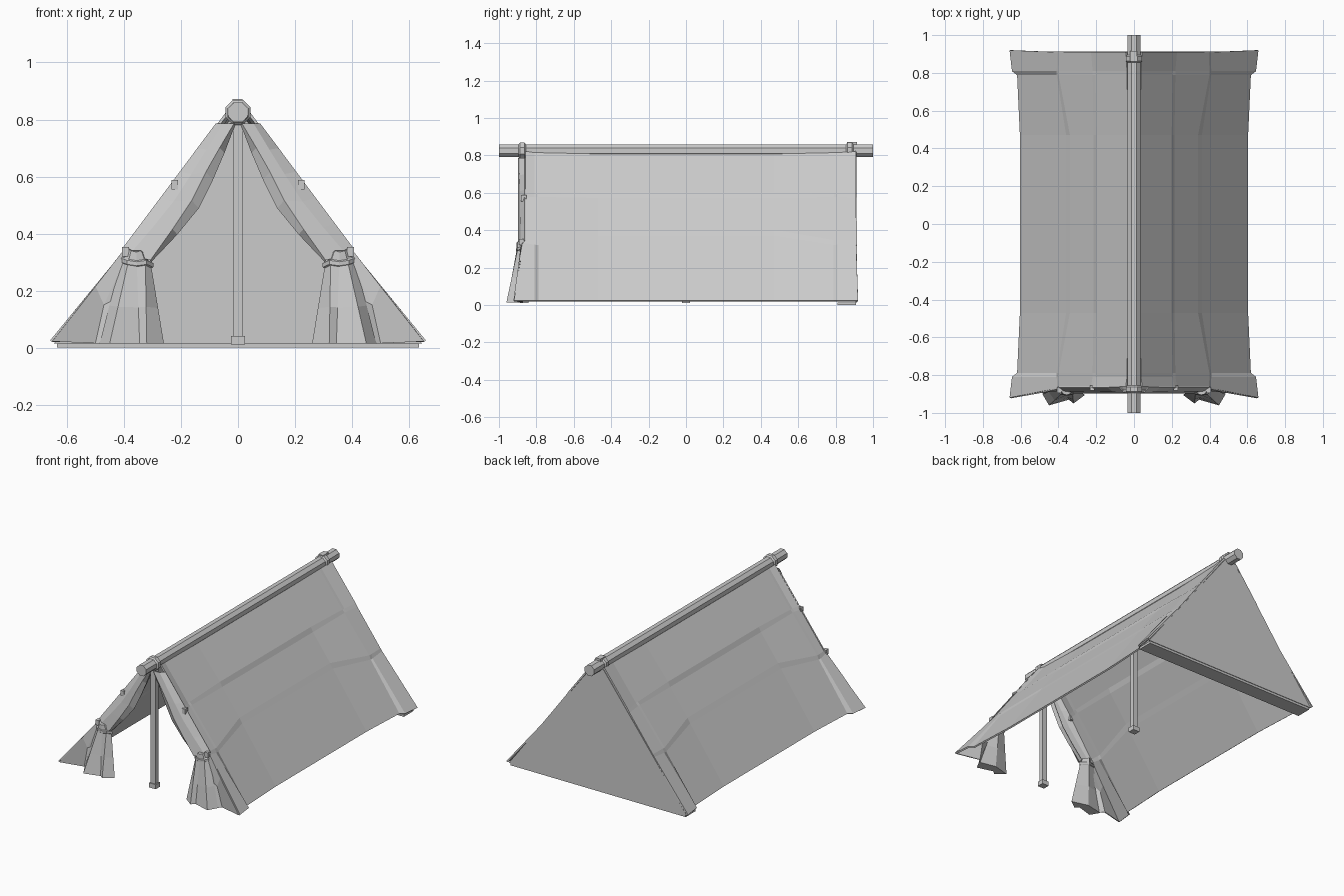
import bpy, bmesh, math
from mathutils import Vector

if "Cube" in bpy.data.objects:
    bpy.data.objects.remove(bpy.data.objects["Cube"])


def mesh_object(name, verts, faces, thick=0.0):
    bm = bmesh.new()
    vs = [bm.verts.new(v) for v in verts]
    for f in faces:
        bm.faces.new([vs[i] for i in f])
    bmesh.ops.remove_doubles(bm, verts=bm.verts, dist=0.0005)
    bmesh.ops.recalc_face_normals(bm, faces=bm.faces)
    me = bpy.data.meshes.new(name)
    bm.to_mesh(me)
    bm.free()
    ob = bpy.data.objects.new(name, me)
    bpy.context.collection.objects.link(ob)
    if thick:
        mod = ob.modifiers.new("thickness", 'SOLIDIFY')
        mod.thickness = thick
        mod.offset = 0
    return ob


def loft(name, rows, closed=False, caps=False, thick=0.0, sx=1):
    """Skin equal-length rows of points; sx = -1 mirrors across x."""
    n = len(rows[0])
    verts = [(p[0] * sx, p[1], p[2]) for r in rows for p in r]
    faces = []
    for i in range(len(rows) - 1):
        for j in range(n if closed else n - 1):
            k = (j + 1) % n
            faces.append((i * n + j, i * n + k, (i + 1) * n + k, (i + 1) * n + j))
    if caps:
        faces += [tuple(range(n)), tuple(range((len(rows) - 1) * n, len(rows) * n))]
    return mesh_object(name, verts, faces, thick)


def box(name, lo, hi):
    return loft(name, [[(lo[0], lo[1], z), (hi[0], lo[1], z), (hi[0], hi[1], z), (lo[0], hi[1], z)]
                       for z in (lo[2], hi[2])], closed=True, caps=True)


def octagon(r, y, z=0.825):
    return [(r * math.cos(math.pi / 4 * (i + .5)), y, z + r * math.sin(math.pi / 4 * (i + .5)))
            for i in range(8)]


# ridge pole and the lashings near its ends
loft("ridge_pole", [octagon(.037, -1), octagon(.037, 1)], closed=True, caps=True)
for label, y in (("front", -.875), ("back", .875)):
    loft(label + "_lashing", [octagon(r, y + d) for r, d in
         ((.038, -.02), (.047, -.012), (.047, .012), (.038, .02))], closed=True)
box("lashing_knot", (-.02, .86, .855), (.015, .915, .872))

# upright poles with small feet
for label, y in (("front", -.865), ("middle", 0)):
    box(label + "_pole", (-.017, y - .015, .03), (.017, y + .015, .81))
    box(label + "_pole_foot", (-.024, y - .022, .01), (.024, y + .022, .04))

# roof cross-sections: ridge, upper pleat, lower pleat, hem
MID = [(.028, .805), (.195, .60), (.21, .57), (.335, .40), (.355, .37), (.60, .022)]
NEAR = [(.033, .812), (.20, .592), (.215, .575), (.395, .345), (.405, .32), (.615, .022)]
FLARE = NEAR[:5] + [(.642, .022)]
END = [(.04, .82), (.212, .592), (.224, .572), (.392, .345), (.403, .33), (.655, .022)]
FRONT_Y = [-.86, -.86, -.86, -.87, -.87, -.92]
BACK_Y = [.91, .91, .91, .91, .91, .92]


def section(prof, ys):
    return [(x, y, z) for (x, z), y in zip(prof, ys)]


# flap inner edge, from the ridge down to the tie
CURVE = [(.012, .785), (.05, .69), (.09, .60), (.14, .50), (.215, .405), (.305, .305)]

for side, sx in (("right", 1), ("left", -1)):
    rows = [section(END, FRONT_Y)]
    rows += [section(p, [y] * 6) for p, y in
             ((FLARE, -.81), (NEAR, -.79), (MID, -.47), (MID, 0), (MID, .47), (NEAR, .79), (FLARE, .81))]
    rows.append(section(END, BACK_Y))
    loft(side + "_roof", rows, thick=.01, sx=sx)

    # door flap drawn aside, with a rolled inner lip
    rows = []
    for i, (x, z) in enumerate(CURVE):
        xo = .05 + (.82 - z) * .75
        t = i / 5
        lip = .004 + .03 * math.sin(math.pi * t)
        zo = z + .04 * t
        rows.append([(xo - .04 * t * .75, -.862, zo), ((x + xo) / 2 + .01, -.888 + .006 * t, z + .02 * t),
                     (x + lip * .7, -.895, z + lip * .5), (x, -.88, z - lip * .3),
                     (x + lip * .4, -.858, z - lip * .5)])
    loft(side + "_door_flap", rows, thick=.006, sx=sx)

    # gathered cloth hanging below the tie
    tie = [(.305, -.875, .29), (.325, -.90, .30), (.355, -.905, .295), (.385, -.90, .30),
           (.41, -.875, .31), (.36, -.855, .30)]
    hem = [(.26, -.905, .015), (.32, -.95, .015), (.345, -.93, .015), (.45, -.96, .015),
           (.485, -.90, .015), (.37, -.875, .015)]
    top = [(x * .6 + .4 * .36, y, z + .04) for x, y, z in tie]
    mid = [tuple(Vector(a).lerp(Vector(b), .55)) for a, b in zip(tie, hem)]
    loft(side + "_gathered_cloth", [top, tie, mid, hem], closed=True, caps=True, sx=sx)

    # pleated strip between the gathered cloth and the roof corner
    loft(side + "_corner_pleat", [
        [(.375, -.875, .31), (.39, -.88, .325), (.403, -.87, .34)],
        [(.43, -.885, .17), (.47, -.885, .15), (.50, -.893, .215)],
        [(.47, -.91, .015), (.50, -.875, .015), (.652, -.92, .022)]], thick=.006, sx=sx)

    # tie band around the gather, and its knot on the roof
    band = [[(.357 + (p[0] - .357) * k, -.88 + (p[1] + .88) * k, p[2] + dz) for p in tie]
            for k, dz in ((1.02, -.012), (1.15, -.008), (1.15, .006), (1.02, .01))]
    loft(side + "_tie_band", band, closed=True, sx=sx)
    for label, x, y, z in (("lower", .395, -.88, .335), ("upper", .222, -.868, .57)):
        a, b = sorted((sx * (x - .012), sx * (x + .012)))
        box(side + "_" + label + "_knot", (a, y - .014, z - .015), (b, y + .014, z + .018))

# closed back wall with its folded ground strip
mesh_object("back_wall", [(-.645, .91, .015), (.645, .91, .015), (.03, .908, .82), (-.03, .908, .82)],
            [(0, 1, 2, 3)], thick=.008)
box("back_ground_strip", (-.635, .81, 0), (.635, .91, .015))
